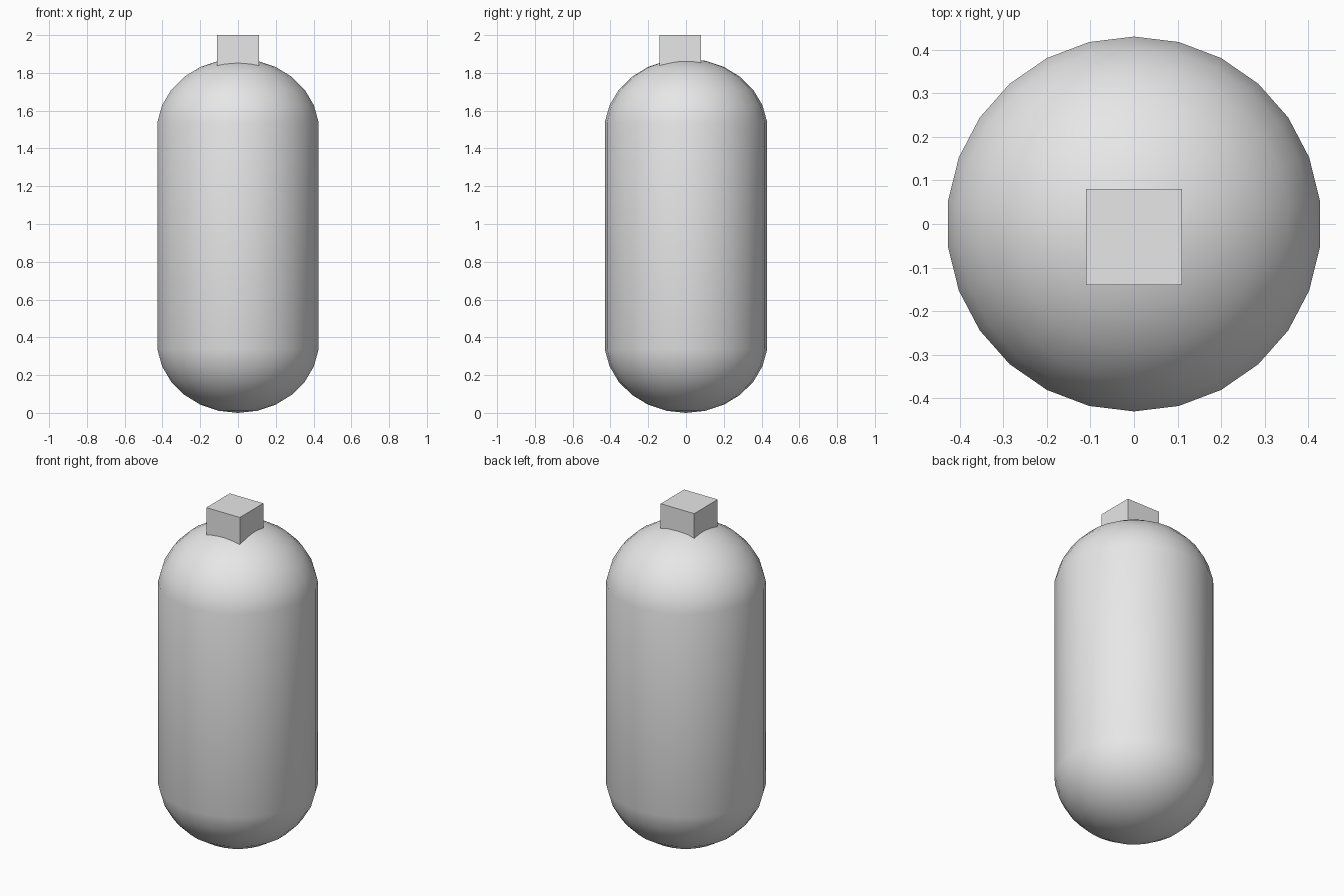
import bpy
import bmesh
from math import pi, sin, cos

cube = bpy.data.objects.get("Cube")
if cube:
    bpy.data.objects.remove(cube, do_unlink=True)

SIDES, RINGS = 26, 13
RADIUS = 0.433
HEIGHT, SEAM = 1.875, 0.336   # capsule height, height where the lower dome ends

grey = bpy.data.materials.new("light_grey")
grey.use_nodes = True
grey.diffuse_color = (0.8, 0.8, 0.8, 1)
grey.node_tree.nodes["Principled BSDF"].inputs["Base Color"].default_value = (0.8, 0.8, 0.8, 1)


def add_object(name, bm, smooth):
    mesh = bpy.data.meshes.new(name)
    for face in bm.faces:
        face.smooth = smooth
    bm.to_mesh(mesh)
    bm.free()
    mesh.materials.append(grey)
    obj = bpy.data.objects.new(name, mesh)
    bpy.context.collection.objects.link(obj)
    return obj


# Capsule body: a sphere pulled apart at its middle band, domes slightly flattened
bm = bmesh.new()
bmesh.ops.create_uvsphere(bm, u_segments=SIDES, v_segments=RINGS, radius=RADIUS)
edge = RADIUS * cos(pi * (RINGS // 2) / RINGS)
squash = SEAM / (RADIUS - edge)
for v in bm.verts:
    if v.co.z < 0:
        v.co.z = (v.co.z + RADIUS) * squash
    else:
        v.co.z = HEIGHT - (RADIUS - v.co.z) * squash
# Place a side corner exactly on the front and back
turn = pi / 2 - 2 * pi / SIDES * round(SIDES / 4)
if not any(abs(v.co.x) < 1e-4 and abs(v.co.y) > 0.4 for v in bm.verts):
    for v in bm.verts:
        x, y = v.co.x, v.co.y
        v.co.x = x * cos(turn) - y * sin(turn)
        v.co.y = x * sin(turn) + y * cos(turn)
add_object("capsule_body", bm, True)

# Square cap block, set a little towards the front
bm = bmesh.new()
bmesh.ops.create_cube(bm, size=0.22)
block = add_object("cap_block", bm, False)
block.location = (0, -0.03, 1.89)
